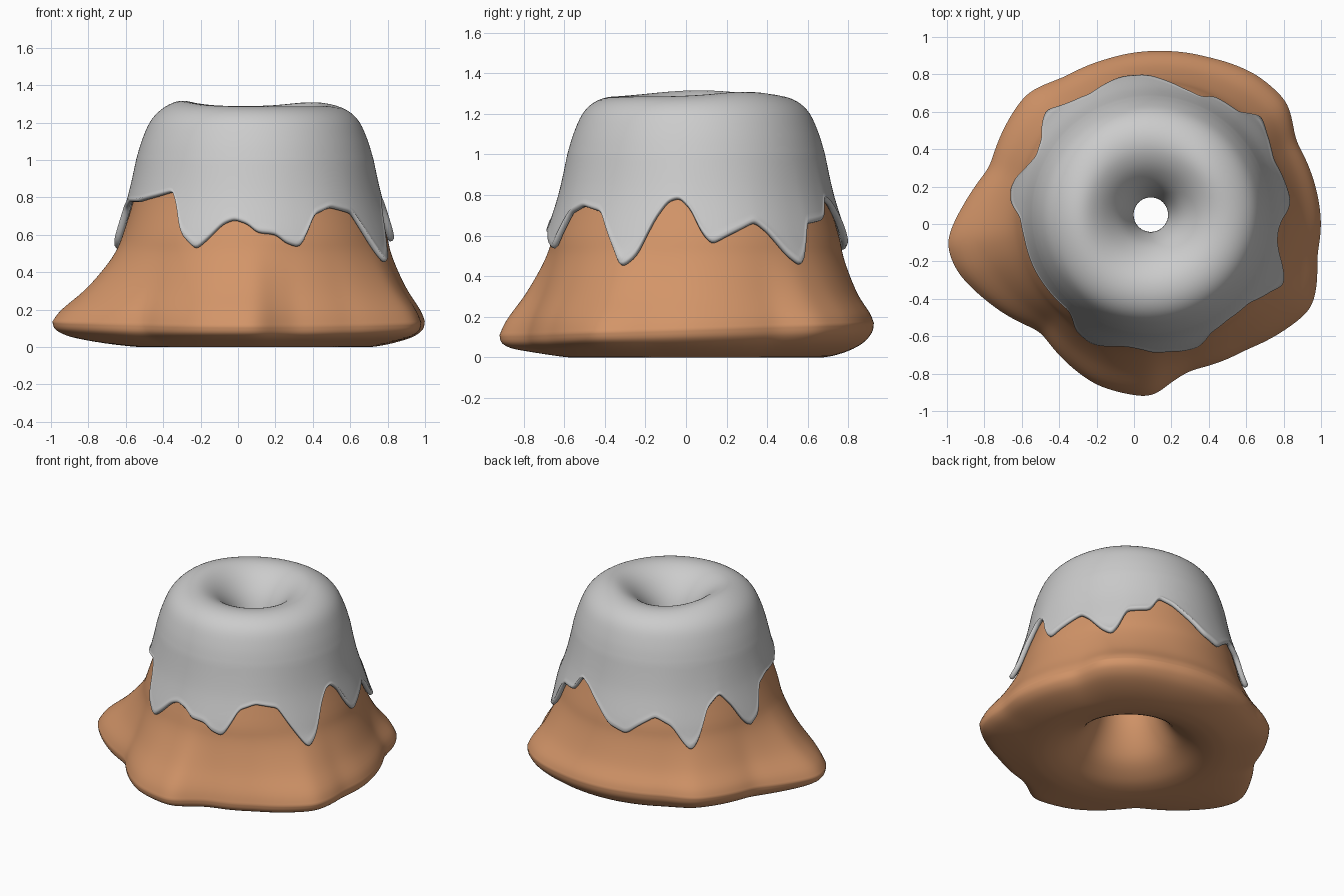
import bpy, math

if "Cube" in bpy.data.objects:
    bpy.data.objects.remove(bpy.data.objects["Cube"])

N = 360                      # columns around the ring
CX, CY = 0.09, 0.05          # axis of the hole and upper body

# Outline of the spread-out foot, seen from above
FOOT = [(1.0, 0), (.97, .2), (.86, .45), (.82, .65), (.65, .8), (.4, .89), (.15, .925),
        (-.15, .88), (-.38, .78), (-.57, .7), (-.7, .5), (-.77, .3), (-.9, .12), (-1.005, -.1),
        (-.95, -.25), (-.8, -.4), (-.5, -.57), (-.35, -.75), (-.2, -.86), (.1, -.925),
        (.2, -.84), (.3, -.78), (.6, -.67), (.8, -.57), (.95, -.45), (.98, -.3), (.975, -.18)]

# Lower edge of the icing: angle in degrees, height
DRIPS = [(2, .62), (6, .56), (12, .6), (24, .67), (29, .62), (37, .5), (42, .45), (45, .52),
         (49, .66), (62, .68), (67, .79), (75, .75), (84, .66), (92, .57), (102, .53),
         (108, .59), (117, .66), (126, .6), (131, .5), (135, .44), (139, .5), (145, .7),
         (153, .78), (160, .68), (165, .57), (169, .52), (175, .57), (181, .74), (190, .78),
         (204, .78), (219, .81), (229, .835), (233, .75), (237, .61), (245, .525), (250, .58),
         (256, .66), (261, .685), (267, .66), (271, .615), (279, .605), (283, .56), (289, .535),
         (293, .62), (297, .71), (306, .75), (318, .72), (325, .58), (332, .445), (337, .5),
         (343, .68), (348, .77), (353, .79), (358, .73)]

# Section points: radius, height, share of the foot outline
SIDE = [(.7, .14, 1), (.7, .2, .88), (.7, .3, .57), (.7, .4, .33), (.7, .5, .14),
        (.7, .6, .02), (.645, .8, 0), (.605, 1.0, 0)]
CROWN = [(.605, 1.0, 0), (.57, 1.1, 0), (.53, 1.18, 0), (.47, 1.23, 0), (.4, 1.25, 0),
         (.33, 1.245, 0), (.26, 1.2, 0), (.19, 1.1, 0), (.15, 1.0, 0), (.135, .85, 0), (.135, .75, 0)]
UNDER = [(.135, .75, 0), (.15, .6, 0), (.18, .4, 0), (.23, .25, 0), (.31, .12, 0), (.42, .04, 0),
         (.52, .006, 0), (.62, 0, 0), (.62, .02, .4), (.62, .055, .78), (.62, .095, .96), (.7, .14, 1)]
ICING = [(.635, 1.0, 0), (.605, 1.1, 0), (.56, 1.2, 0), (.5, 1.258, 0), (.42, 1.284, 0),
         (.33, 1.275, 0), (.24, 1.225, 0), (.16, 1.13, 0), (.11, 1.0, 0), (.092, .88, 0), (.11, .75, 0)]


def around(pairs, passes):
    """Sample (angle, value) pairs at every column and soften the corners."""
    p = sorted((a % 360, v) for a, v in pairs)
    p = [(p[-1][0] - 360, p[-1][1])] + p + [(p[0][0] + 360, p[0][1])]
    out = []
    for i in range(N):
        a = i * 360 / N
        k = next(j for j in range(len(p) - 1) if p[j][0] <= a <= p[j + 1][0])
        (a0, v0), (a1, v1) = p[k], p[k + 1]
        out.append(v0 + (v1 - v0) * (a - a0) / max(a1 - a0, 1e-6))
    for _ in range(passes):
        out = [(out[i - 1] + 2 * out[i] + out[(i + 1) % N]) / 4 for i in range(N)]
    return out


def curve(pts, steps=4):
    """Smooth curve through section points."""
    out = []
    for i in range(len(pts) - 1):
        a, b, c, d = pts[max(i - 1, 0)], pts[i], pts[i + 1], pts[min(i + 2, len(pts) - 1)]
        for s in range(steps):
            t = s / steps
            out.append(tuple(q + .5 * t * (r - p + t * (2*p - 5*q + 4*r - u + t * (3*(q - r) + u - p)))
                             for p, q, r, u in zip(a, b, c, d)))
    return out + [tuple(pts[-1])]


foot = around([(math.degrees(math.atan2(y - CY, x - CX)), math.hypot(x - CX, y - CY))
               for x, y in FOOT], 14)
drip = around(DRIPS, 3)
side, crown, under, icing_top = map(curve, (SIDE, CROWN, UNDER, ICING))


def place(i, pt):
    """Section point to (radius, height) in column i."""
    b, z, w = pt
    lift = .03 * math.sin(math.radians(i * 360 / N)) * max(w, 0) ** 3
    return b + w * (foot[i] - b), max(z + lift, 0)


def side_radius(i, z):
    col = [place(i, p) for p in side]
    for (r0, z0), (r1, z1) in zip(col, col[1:]):
        if z0 <= z <= z1:
            return r0 + (r1 - r0) * (z - z0) / (z1 - z0)
    return col[-1][0]


def bump(i, at, width):
    d = (i * 360 / N - at + 180) % 360 - 180
    return math.exp(-(d / width) ** 2)


def ring_mesh(name, columns):
    """Join closed section columns into a ring."""
    m = len(columns[0])
    verts = []
    for i, col in enumerate(columns):
        a = 2 * math.pi * i / N
        verts += [(CX + r * math.cos(a), CY + r * math.sin(a), z) for r, z in col]
    faces = [(i * m + j, (i + 1) % N * m + j, (i + 1) % N * m + (j + 1) % m, i * m + (j + 1) % m)
             for i in range(N) for j in range(m)]
    me = bpy.data.meshes.new(name)
    me.from_pydata(verts, [], faces)
    me.polygons.foreach_set("use_smooth", [True] * len(faces))
    me.update()
    ob = bpy.data.objects.new(name, me)
    bpy.context.collection.objects.link(ob)
    return ob


# Cake body with flared foot and central hole
section = side[:-1] + crown[:-1] + under[:-1]
body = ring_mesh("cake_body", [[place(i, p) for p in section] for i in range(N)])
mat = bpy.data.materials.new("baked_brown")
mat.diffuse_color = (.65, .30, .14, 1)
mat.use_nodes = True
mat.node_tree.nodes["Principled BSDF"].inputs["Base Color"].default_value = mat.diffuse_color
body.data.materials.append(mat)

# Icing shell: rounded drip edge, outer side, crown, then back along the cake
ROWS = 14
cols = []
for i in range(N):
    ze = drip[i]
    zs = [ze + (1.0 - ze) * k / ROWS for k in range(ROWS)]
    col = [(side_radius(i, ze) + o, ze + h) for o, h in ((.004, .006), (.016, -.006), (.029, -.002))]
    col += [(side_radius(i, z) + .03 + .008 * (1 - k / ROWS), z + (.012 if k == 0 else 0))
            for k, z in enumerate(zs)]
    lift = .032 * bump(i, 178, 45) + .024 * bump(i, 38, 35)
    for r, z, _ in icing_top:
        col.append((r, z + lift * math.exp(-((r - .37) / .13) ** 2)))
    col += [(r, z) for r, z, _ in reversed(crown)]
    col += [(side_radius(i, z) + .002, z) for z in reversed(zs[1:])]
    cols.append(col)
ring_mesh("icing", cols)
